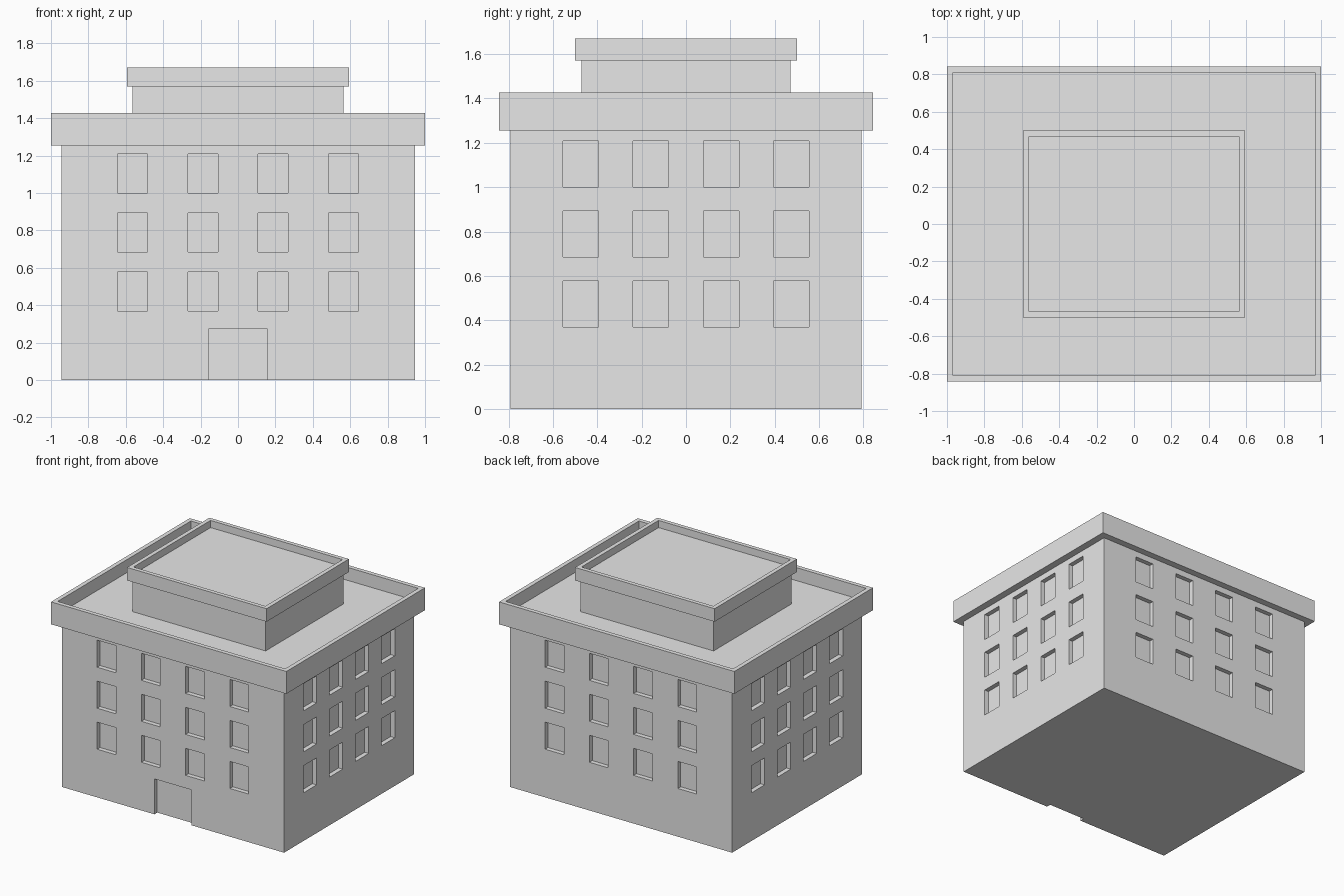
import bpy, bmesh
from mathutils import Matrix, Vector

if "Cube" in bpy.data.objects:
    bpy.data.objects.remove(bpy.data.objects["Cube"], do_unlink=True)

# Single plain colour for the whole building
GREY = (0.8, 0.8, 0.8, 1)
stone = bpy.data.materials.new("light grey")
stone.use_nodes = True
stone.diffuse_color = GREY
stone.node_tree.nodes["Principled BSDF"].inputs["Base Color"].default_value = GREY


def add_box(bm, centre, size):
    """Add a box and return its top face."""
    matrix = Matrix.Translation(centre) @ Matrix.Diagonal((*size, 1))
    verts = bmesh.ops.create_cube(bm, size=1, matrix=matrix)["verts"]
    faces = {f for v in verts for f in v.link_faces}
    return max(faces, key=lambda f: f.calc_center_median().z)


def finish(bm, name):
    mesh = bpy.data.meshes.new(name)
    bm.to_mesh(mesh)
    bm.free()
    mesh.materials.append(stone)
    obj = bpy.data.objects.new(name, mesh)
    bpy.context.collection.objects.link(obj)
    return obj


def block(name, half_x, half_y, bottom, top, rim=0, sink=0):
    """Box centred in plan, optionally with a sunken top inside a rim."""
    bm = bmesh.new()
    face = add_box(bm, (0, 0, (bottom + top) / 2),
                   (2 * half_x, 2 * half_y, top - bottom))
    if rim:
        bmesh.ops.inset_region(bm, faces=[face], thickness=rim)
        floor = bmesh.ops.extrude_discrete_faces(bm, faces=[face])["faces"][0]
        bmesh.ops.translate(bm, verts=floor.verts, vec=Vector((0, 0, -sink)))
    return finish(bm, name)


# Main walls
HALF_X, HALF_Y, DEPTH = 0.945, 0.79, 0.035
walls = block("walls", HALF_X, HALF_Y, 0, 1.255)

# Openings: four windows by three storeys on every side, one front door
openings = bmesh.new()
for storey in range(3):
    z = 0.474 + 0.315 * storey
    for column in (-1.5, -0.5, 0.5, 1.5):
        for side in (-1, 1):
            add_box(openings, (column * 0.376, side * HALF_Y, z),
                    (0.16, 2 * DEPTH, 0.208))
            add_box(openings, (side * HALF_X, column * 0.316, z),
                    (2 * DEPTH, 0.16, 0.208))
add_box(openings, (0, -HALF_Y, 0.086), (0.316, 2 * DEPTH, 0.372))
cutter = finish(openings, "opening_cutter")
cutter.hide_render = True

# Cut the recesses, then drop the helper
cut = walls.modifiers.new("openings", 'BOOLEAN')
cut.operation = 'DIFFERENCE'
cut.solver = 'EXACT'
cut.object = cutter
bpy.context.view_layer.objects.active = walls
bpy.ops.object.modifier_apply(modifier=cut.name)
bpy.data.objects.remove(cutter, do_unlink=True)

# Roof parapet and the rooftop room with its own rim
block("roof_parapet", 1.0, 0.842, 1.255, 1.427, rim=0.047, sink=0.1)
block("rooftop_room", 0.565, 0.472, 1.32, 1.57)
block("rooftop_rim", 0.593, 0.5, 1.57, 1.67, rim=0.045, sink=0.055)
